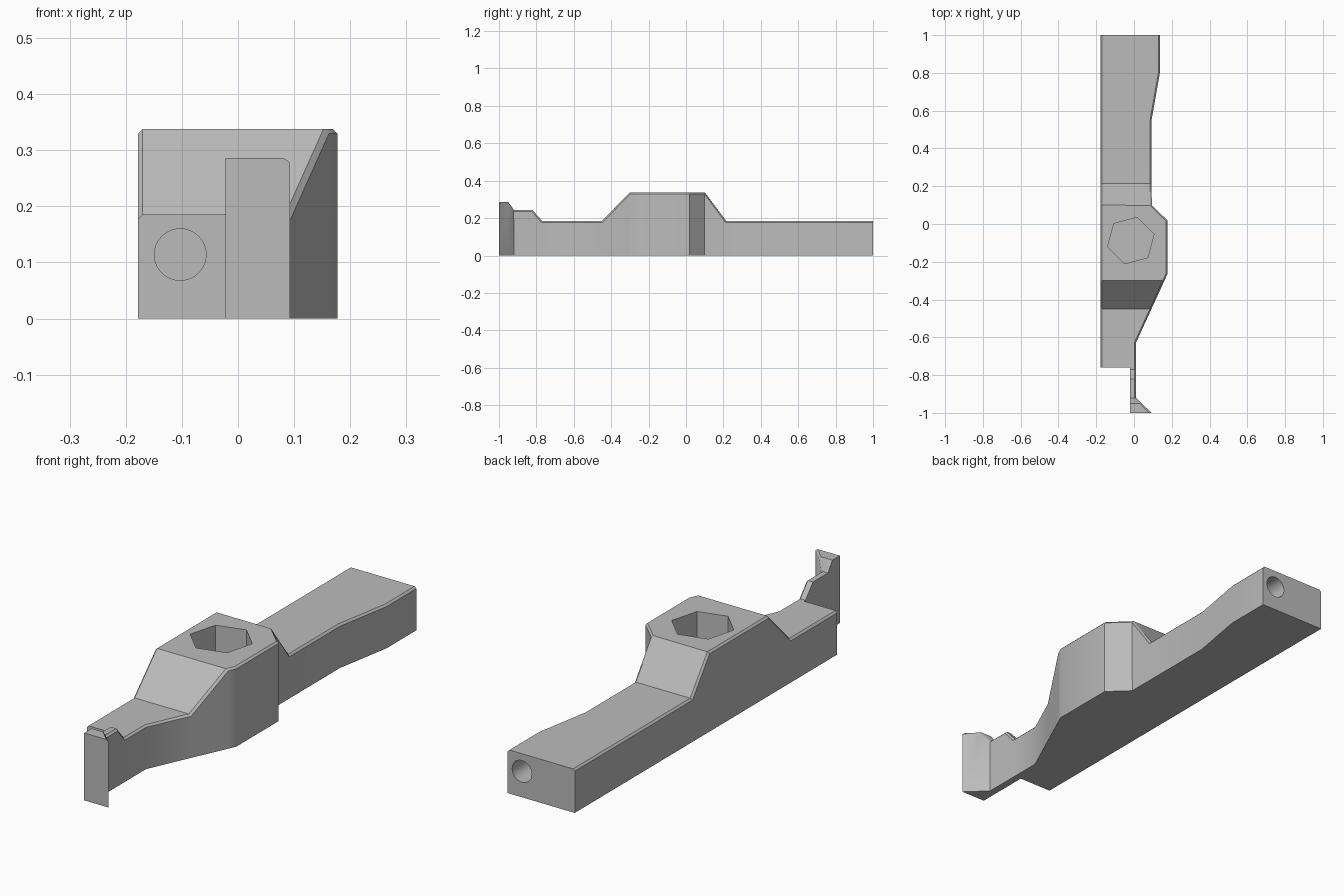
import bpy, bmesh, math
from mathutils import Vector, Matrix

if "Cube" in bpy.data.objects:
    bpy.data.objects.remove(bpy.data.objects["Cube"])

grey = bpy.data.materials.new("plain grey")
grey.use_nodes = True
grey.diffuse_color = (0.5, 0.5, 0.5, 1)
grey.node_tree.nodes["Principled BSDF"].inputs["Base Color"].default_value = (0.5, 0.5, 0.5, 1)

# plan outline (x, y) and height along the length (y, z)
OUTLINE = [(-0.178, -0.76), (-0.022, -0.76), (-0.022, -1), (0.093, -1), (0.01, -0.92),
           (0.01, -0.63), (0.177, -0.265), (0.177, 0.02), (0.093, 0.10), (0.093, 0.55),
           (0.137, 0.80), (0.137, 1), (-0.178, 1)]
HEIGHT = [(-1, 0.286), (-0.95, 0.286), (-0.92, 0.243), (-0.82, 0.243), (-0.77, 0.185),
          (-0.45, 0.185), (-0.30, 0.338), (0.10, 0.338), (0.215, 0.185), (1, 0.185)]


def height_at(y):
    for (a, za), (b, zb) in zip(HEIGHT, HEIGHT[1:]):
        if y <= b + 1e-5:
            return za + (zb - za) * (y - a) / (b - a)
    return HEIGHT[-1][1]


def make_object(name, bm):
    bmesh.ops.recalc_face_normals(bm, faces=bm.faces)
    mesh = bpy.data.meshes.new(name)
    bm.to_mesh(mesh)
    bm.free()
    mesh.materials.append(grey)
    obj = bpy.data.objects.new(name, mesh)
    bpy.context.collection.objects.link(obj)
    return obj


def prism(name, points, depth, origin, direction):
    """Extrude a 2D section from origin along direction."""
    bm = bmesh.new()
    face = bm.faces.new([bm.verts.new((x, y, 0)) for x, y in points])
    out = bmesh.ops.extrude_face_region(bm, geom=[face])
    top = [v for v in out["geom"] if isinstance(v, bmesh.types.BMVert)]
    bmesh.ops.translate(bm, vec=(0, 0, depth), verts=top)
    turn = Vector(direction).to_track_quat('Z', 'Y').to_matrix().to_4x4()
    bm.transform(Matrix.Translation(origin) @ turn)
    return make_object(name, bm)


def ring(radius, sides, start=0.0):
    angles = [start + math.tau * i / sides for i in range(sides)]
    return [(radius * math.cos(a), radius * math.sin(a)) for a in angles]


# body: slice the plan at each height change, then raise the top
bm = bmesh.new()
bm.faces.new([bm.verts.new((x, y, 0)) for x, y in OUTLINE])
for y, _ in HEIGHT[1:-1]:
    bmesh.ops.bisect_plane(bm, geom=bm.verts[:] + bm.edges[:] + bm.faces[:], dist=1e-4,
                           plane_co=(0, y, 0), plane_no=(0, 1, 0))
out = bmesh.ops.extrude_face_region(bm, geom=bm.faces[:])
for v in out["geom"]:
    if isinstance(v, bmesh.types.BMVert):
        v.co.z = height_at(v.co.y)
bmesh.ops.recalc_face_normals(bm, faces=bm.faces)
bm.normal_update()

# chamfer the long upper edges on both sides
rim = []
for e in bm.edges:
    if len(e.link_faces) != 2 or min(v.co.z for v in e.verts) < 0.01:
        continue
    wall, top = sorted(e.link_faces, key=lambda f: abs(f.normal.z))
    if abs(wall.normal.z) > 0.01 or top.normal.z < 0.1:
        continue
    far_side = wall.normal.x < -0.5 and e.verts[0].co.x < -0.1
    if wall.normal.x > 0.5 or far_side:
        rim.append(e)
bmesh.ops.bevel(bm, geom=rim, offset=0.008, offset_type='OFFSET', segments=1,
                affect='EDGES', clamp_overlap=False)
body = make_object("body", bm)

# cutters: hexagonal pocket, angled slot, and a blind hole in each end
arc = ring(0.035, 24)
slot_section = [(x, y + (0.04 if i <= 12 else -0.04)) for i, (x, y) in enumerate(arc)]
slot_section.append((0.035, -0.04))
outward = Vector((0.08, 0.084, 0)).normalized()
slot_start = Vector((0.136, 0.058, 0.235)) + outward * 0.08
cutters = [
    prism("hex_pocket", ring(0.127, 6, math.radians(75)), 0.4, (-0.017, -0.088, 0.09), (0, 0, 1)),
    prism("slot", slot_section, 0.23, slot_start, -outward),
    prism("front_hole", ring(0.046, 40), 0.35, (-0.103, -0.81, 0.114), (0, 1, 0)),
    prism("rear_hole", ring(0.046, 40), 0.35, (0.07, 1.05, 0.11), (0, -1, 0)),
]
bpy.context.view_layer.objects.active = body
for cutter in cutters:
    cutter.hide_render = True
    mod = body.modifiers.new(cutter.name, 'BOOLEAN')
    mod.operation = 'DIFFERENCE'
    mod.solver = 'EXACT'
    mod.object = cutter
    bpy.ops.object.modifier_apply(modifier=mod.name)
    bpy.data.objects.remove(cutter)

bpy.ops.object.select_all(action='DESELECT')
body.select_set(True)
bpy.ops.object.shade_smooth_by_angle(angle=math.radians(30))
